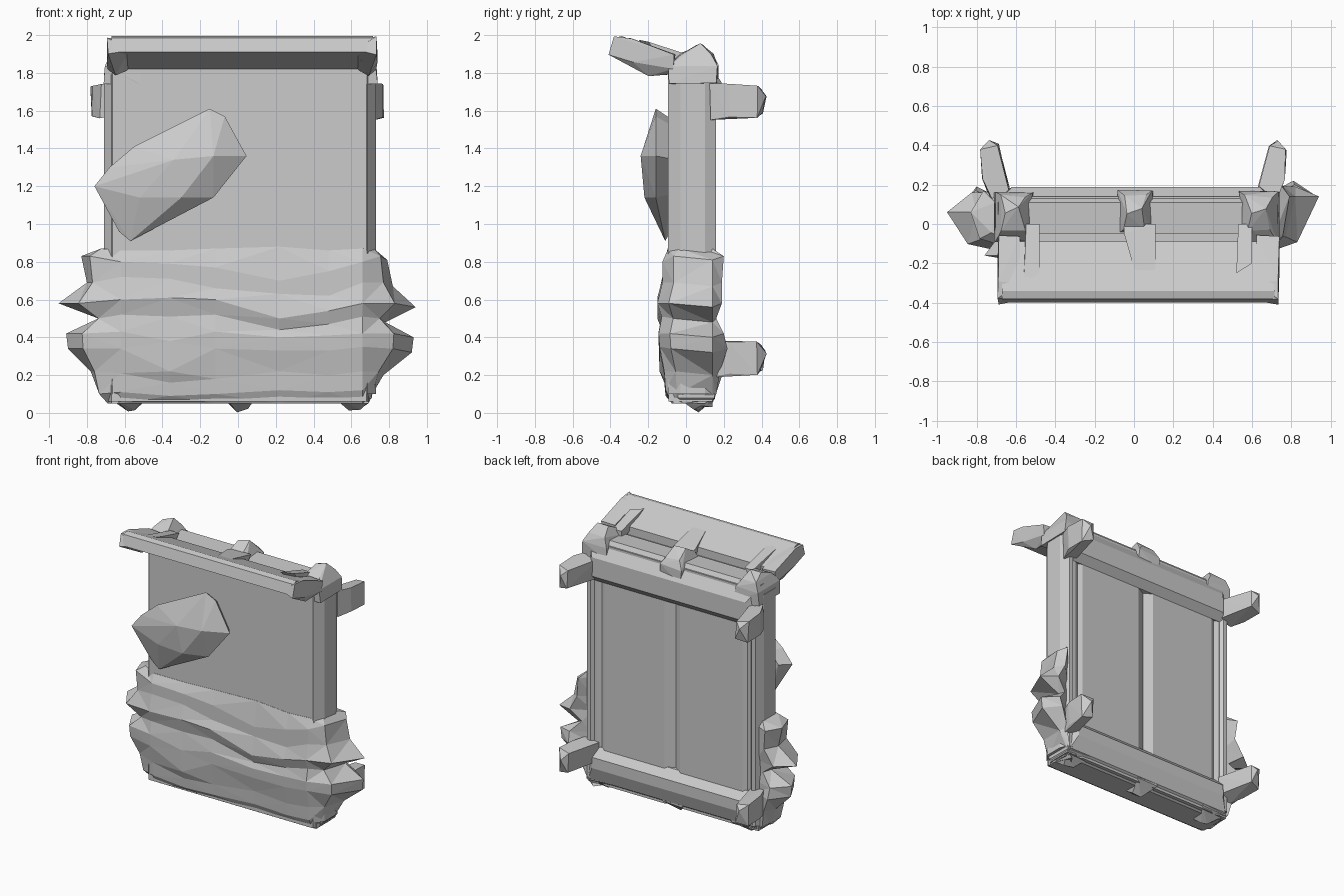
import bpy, bmesh, random
from mathutils import Vector

random.seed(4)

def finish(name, bm):
    bmesh.ops.recalc_face_normals(bm, faces=bm.faces)
    me = bpy.data.meshes.new(name)
    bm.to_mesh(me)
    bm.free()
    ob = bpy.data.objects.new(name, me)
    bpy.context.collection.objects.link(ob)
    return ob

def hull(name, pts, jitter=0.0):
    """Chunky faceted solid around a set of points."""
    bm = bmesh.new()
    for p in pts:
        bm.verts.new(Vector(p) + Vector([random.uniform(-jitter, jitter) for _ in range(3)]))
    res = bmesh.ops.convex_hull(bm, input=bm.verts)
    junk = {g for g in res['geom_interior'] + res['geom_unused'] if isinstance(g, bmesh.types.BMVert)}
    bmesh.ops.delete(bm, geom=list(junk), context='VERTS')
    bmesh.ops.dissolve_limit(bm, angle_limit=0.02, verts=bm.verts, edges=bm.edges)
    return finish(name, bm)

def box(x0, x1, y0, y1, z0, z1):
    return [(x, y, z) for x in (x0, x1) for y in (y0, y1) for z in (z0, z1)]

def beam(name, profile, x0, x1, inset=0.0):
    """Profile of (y, z) points stretched along x, the inset narrowing its back."""
    ymax = max(y for y, z in profile)
    return hull(name, [p for y, z in profile for d in [inset if y == ymax else 0.0]
                       for p in ((x0 + d, y, z), (x1 - d, y, z))])

# flat board: one solid outline seen from above, with two shallow grooves and a centre groove in its back
plan = [(-0.69, -0.03), (-0.67, -0.092), (0.68, -0.092), (0.70, -0.03), (0.70, 0.14), (0.63, 0.14),
        (0.60, 0.125), (0.57, 0.14), (0.08, 0.14), (0.01, 0.105), (-0.05, 0.14),
        (-0.56, 0.14), (-0.59, 0.125), (-0.62, 0.14), (-0.69, 0.14)]
bm = bmesh.new()
base = bm.faces.new([bm.verts.new((x, y, 0.06)) for x, y in plan])
top = bmesh.ops.extrude_face_region(bm, geom=[base])['geom']
bmesh.ops.translate(bm, verts=[v for v in top if isinstance(v, bmesh.types.BMVert)], vec=(0, 0, 1.78))
finish("board", bm)

# slim chamfered side posts
for name, s, xo in (("left_post", -1, 0.71), ("right_post", 1, 0.73)):
    hull(name, [(s * x, y, z) for z in (0.1, 1.8) for x, y in
                ((xo, -0.03), (xo, 0.10), (xo - 0.045, -0.095), (xo - 0.03, 0.16),
                 (xo - 0.06, 0.16), (xo - 0.09, 0.13), (xo - 0.09, 0.0))])

# faceted post heads and feet
for x, w in ((-0.61, 0.10), (0.01, 0.085), (0.635, 0.10)):
    y0 = -0.088 if abs(x) > 0.1 else -0.05
    hull("post_head", box(x - w, x + w, y0, 0.165, 1.74, 1.84)
         + box(x - w * 0.65, x + w * 0.6, -0.03, 0.14, 1.84, 1.895)
         + [(x - 0.04, 0.05, 1.94), (x + 0.03, 0.08, 1.95)], 0.008)
    xf = x * 0.95
    hull("post_foot", box(xf - w, xf + w, -0.04, 0.15, 0.08, 0.2)
         + [(xf - 0.01, 0.06, 0.005), (xf + 0.04, 0.04, 0.02)], 0.008)

# rails on the back
beam("top_rail", [(-0.05, 1.86), (0.11, 1.87), (0.188, 1.75), (0.188, 1.61),
                  (0.14, 1.56), (-0.05, 1.56)], -0.69, 0.71, 0.07)
beam("bottom_rail", [(-0.07, 0.05), (0.10, 0.05), (0.155, 0.09), (0.188, 0.19), (0.188, 0.27),
                     (0.13, 0.33), (-0.07, 0.33)], -0.67, 0.69, 0.05)

# sloping awning with its arms
beam("awning", [(-0.40, 1.91), (-0.38, 1.985), (-0.34, 1.995), (-0.09, 1.90),
                (-0.09, 1.82), (-0.36, 1.915)], -0.67, 0.715)
for name, s, xo in (("left_arm", -1, 0.69), ("right_arm", 1, 0.735)):
    outer = ((-0.41, 1.90), (-0.38, 1.99), (-0.29, 1.985), (-0.06, 1.90), (-0.07, 1.82), (-0.28, 1.86))
    inner = ((-0.39, 1.92), (-0.30, 1.97), (-0.06, 1.90), (-0.07, 1.82))
    hull(name, [(s * xo, y, z) for y, z in outer] + [(s * (xo - 0.11), y, z) for y, z in inner]
         + [(s * (xo - 0.04), -0.20, 1.785), (s * (xo - 0.04), -0.08, 1.79)], 0.004)
for x0, x1, yt in ((-0.55, -0.48, -0.30), (-0.05, 0.11, -0.33), (0.53, 0.6, -0.25)):
    hull("awning_wedge", [(x0, -0.0, 1.90), (x1, -0.0, 1.90), (x0, -0.05, 1.915), (x1, -0.05, 1.91),
                          (x0, 0.0, 1.81), (x1, -0.09, 1.82),
                          (x1 - 0.08, yt, 1.975), (x1, yt + 0.05, 1.965)])

# pegs sticking out of the back
for s in (-1, 1):
    for z in (0.29, 1.65):
        hull("back_peg", [(s * x, y, z + dz) for x, y, h in
                          ((0.62, 0.13, 0.07), (0.725, 0.13, 0.095), (0.765, 0.23, 0.085),
                           (0.69, 0.40, 0.07), (0.775, 0.38, 0.085)) for dz in (-h, h)]
             + [(s * 0.735, 0.42, z + 0.03)], 0.008)

# faceted boss on the front
outline = [(-0.15, 1.61), (-0.07, 1.57), (0.045, 1.36), (-0.13, 1.14), (-0.57, 0.91),
           (-0.63, 0.96), (-0.76, 1.20), (-0.68, 1.30), (-0.55, 1.41)]
c = Vector((-0.36, 1.26))
pts = [(x, -0.16 if z > 1.1 else -0.11, z) for x, z in outline]
pts += [(c.x + (x - c.x) * 0.85, -0.08, c.y + (z - c.y) * 0.85) for x, z in outline]
pts += [(-0.34, -0.235, 1.34), (-0.13, -0.24, 1.36), (-0.30, -0.22, 1.14), (-0.52, -0.195, 1.14)]
hull("front_boss", pts)

# ragged folds wrapped round the lower front
# each row: z, left, right, front y, back y, then the heights along the front
xs = (-0.62, -0.36, -0.12, 0.22, 0.48, 0.66)
rows = [(0.87, -0.71, 0.72, -0.094, 0.14, (.86, .86, .87, .88, .86, .87)),
        (0.83, -0.83, 0.79, -0.125, 0.20, (.80, .79, .77, .70, .75, .80)),
        (0.69, -0.80, 0.82, -0.125, 0.19, (.72, .71, .66, .63, .62, .69)),
        (0.58, -0.95, 0.94, -0.152, 0.19, (.60, .61, .60, .50, .54, .58)),
        (0.50, -0.74, 0.78, -0.128, 0.16, (.52, .51, .52, .44, .47, .51)),
        (0.42, -0.91, 0.93, -0.145, 0.20, (.43, .38, .43, .40, .41, .42)),
        (0.34, -0.90, 0.92, -0.140, 0.22, (.34, .22, .34, .33, .33, .35)),
        (0.22, -0.78, 0.77, -0.115, 0.18, (.21, .16, .18, .22, .20, .22)),
        (0.10, -0.73, 0.70, -0.108, 0.16, (.11, .09, .10, .12, .11, .12)),
        (0.05, -0.64, 0.66, -0.075, 0.14, (.05,) * 6)]
bm = bmesh.new()
grid = []
for z, xl, xr, yf, yb, heights in rows:
    ring = [(-0.66, 0.12, z), ((xl - 0.70) / 2, yb - 0.03, z), (xl, 0.06, z), ((xl - 0.74) / 2, yf + 0.05, z)]
    ring += [(x, yf, h) for x, h in zip(xs, heights)]
    ring += [((xr + 0.72) / 2, yf + 0.06, z), (xr, 0.14, z - 0.02), ((xr + 0.70) / 2, yb, z), (0.68, 0.12, z)]
    grid.append([bm.verts.new(p) for p in ring])
for a, b in zip(grid, grid[1:]):
    for j in range(len(a) - 1):
        bm.faces.new((a[j], a[j + 1], b[j + 1], b[j]))
# close the top and bottom edges back into the board
for ring in (grid[0], grid[-1]):
    hub = [bm.verts.new((v.co.x * 0.9, 0.05, v.co.z)) for v in ring]
    for j in range(len(ring) - 1):
        bm.faces.new((ring[j], ring[j + 1], hub[j + 1], hub[j]))
bmesh.ops.triangulate(bm, faces=bm.faces)
finish("ragged_folds", bm)
